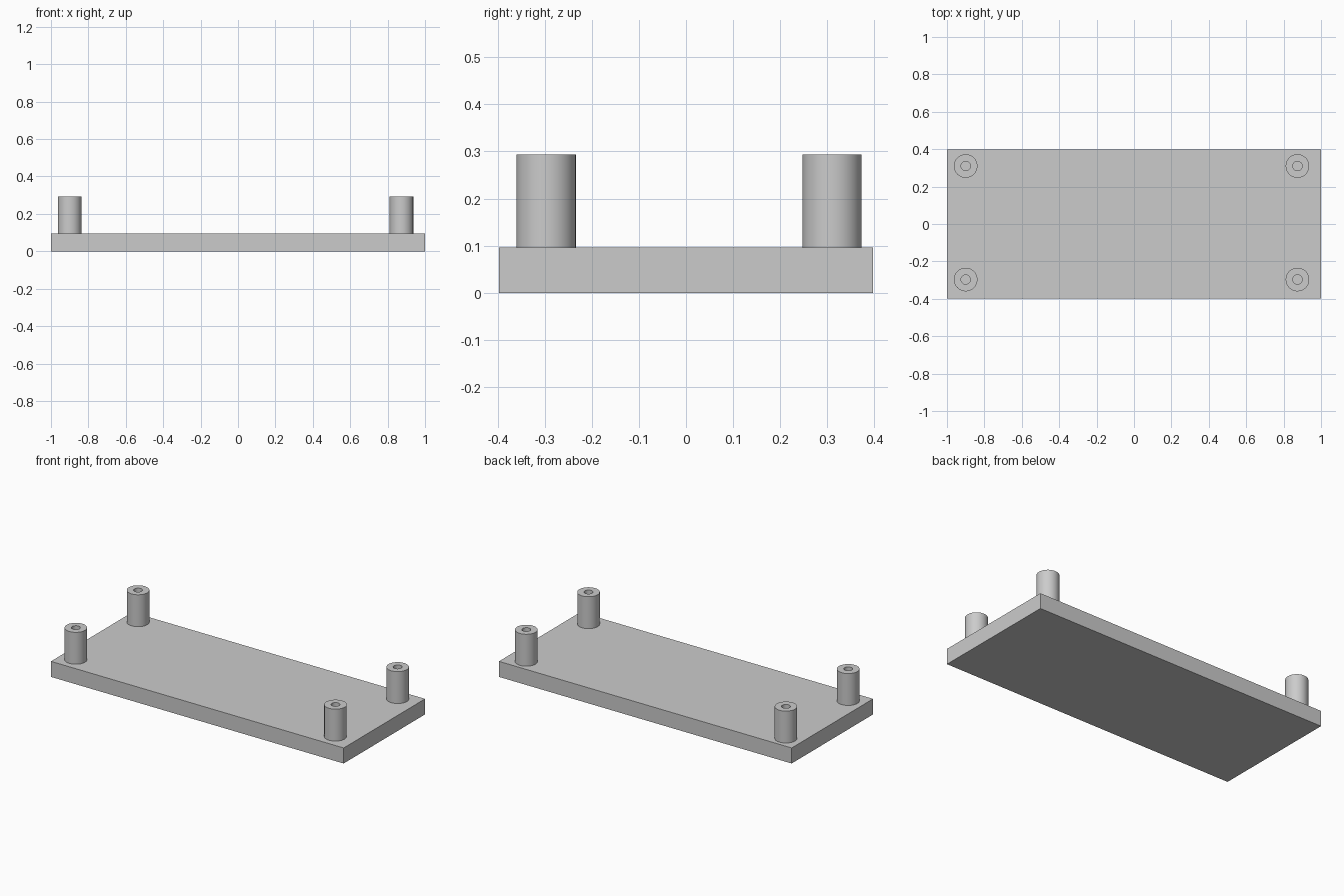
import bpy, bmesh, math
from mathutils import Vector

cube = bpy.data.objects.get("Cube")
if cube:
    bpy.data.objects.remove(cube, do_unlink=True)

# Single grey material
grey = bpy.data.materials.new("light grey")
grey.use_nodes = True
COLOR = (0.6, 0.6, 0.6, 1)
grey.diffuse_color = COLOR
grey.node_tree.nodes["Principled BSDF"].inputs["Base Color"].default_value = COLOR

PLATE_H, DEPTH = 0.096, 0.794
POST_TOP, OUTER_R, HOLE_R = 0.293, 0.063, 0.025
SINK = 0.01


def add_object(name, bm, location):
    bmesh.ops.recalc_face_normals(bm, faces=bm.faces[:])
    mesh = bpy.data.meshes.new(name)
    bm.to_mesh(mesh)
    bm.free()
    mesh.materials.append(grey)
    obj = bpy.data.objects.new(name, mesh)
    obj.location = location
    bpy.context.collection.objects.link(obj)
    return obj


def hollow_post(name, x, y):
    """Spin a closed rectangular section into a tube."""
    bm = bmesh.new()
    height = POST_TOP - PLATE_H
    section = [(HOLE_R, -SINK), (OUTER_R, -SINK), (OUTER_R, height), (HOLE_R, height)]
    verts = [bm.verts.new((r, 0, z)) for r, z in section]
    edges = [bm.edges.new((verts[i], verts[i - 1])) for i in range(len(verts))]
    bmesh.ops.spin(bm, geom=verts + edges, cent=Vector(), axis=Vector((0, 0, 1)),
                   angle=math.tau, steps=48, use_merge=True)
    bmesh.ops.remove_doubles(bm, verts=bm.verts[:], dist=0.0001)
    obj = add_object(name, bm, (x, y, PLATE_H))
    bpy.ops.object.select_all(action='DESELECT')
    obj.select_set(True)
    bpy.context.view_layer.objects.active = obj
    bpy.ops.object.shade_smooth_by_angle(angle=math.radians(30))


# Base plate
bm = bmesh.new()
bmesh.ops.create_cube(bm, size=1)
bmesh.ops.scale(bm, vec=(2, DEPTH, PLATE_H), verts=bm.verts[:])
add_object("base_plate", bm, (0, 0, PLATE_H / 2))

# Four corner posts, slightly off centre on the plate
for side, x in (("right", -0.9), ("left", 0.874)):
    for end, y in (("front", -0.297), ("back", 0.31)):
        hollow_post(f"{end}_{side}_post", x, y)
